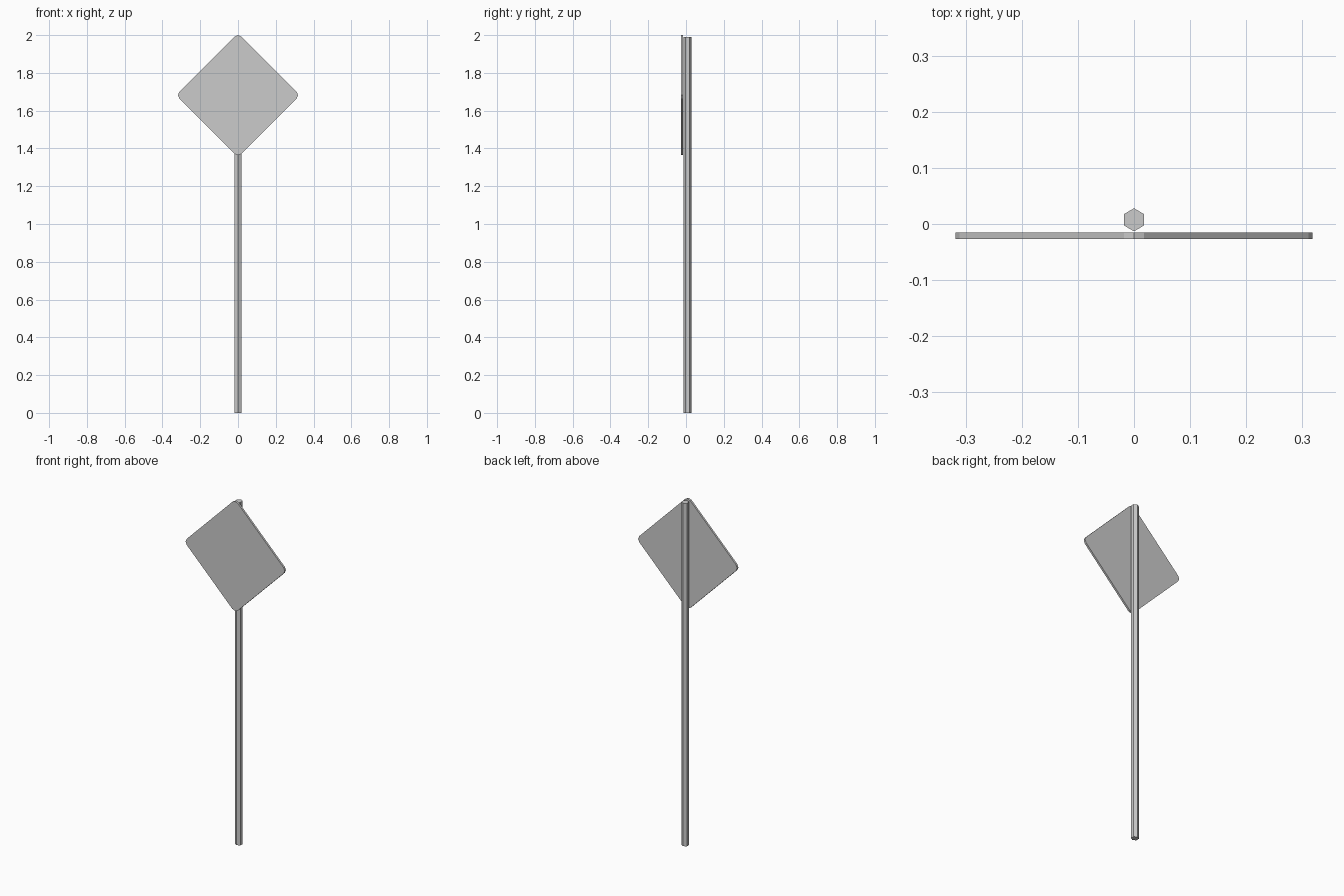
import bpy, bmesh
from math import pi, sin, cos

if "Cube" in bpy.data.objects:
    bpy.data.objects.remove(bpy.data.objects["Cube"])


def prism(name, outline, to_3d, a, b):
    """Extrude a 2D outline between depths a and b."""
    bm = bmesh.new()
    near = [bm.verts.new(to_3d(u, v, a)) for u, v in outline]
    far = [bm.verts.new(to_3d(u, v, b)) for u, v in outline]
    n = len(outline)
    bm.faces.new(near)
    bm.faces.new(far)
    for i in range(n):
        j = (i + 1) % n
        bm.faces.new((near[i], near[j], far[j], far[i]))
    bmesh.ops.recalc_face_normals(bm, faces=bm.faces)
    mesh = bpy.data.meshes.new(name)
    bm.to_mesh(mesh)
    bm.free()
    obj = bpy.data.objects.new(name, mesh)
    bpy.context.collection.objects.link(obj)
    return obj


# Hexagonal post, corners pointing to front and back
hexagon = [(0.0205 * sin(i * pi / 3), 0.0075 + 0.0205 * cos(i * pi / 3)) for i in range(6)]
prism("post", hexagon, lambda u, v, d: (u, v, d), 0.0, 1.99)

# Diamond sign plate with small rounded corners
REACH, RADIUS, STEPS = 0.318, 0.025, 2
diamond = []
for corner in range(4):
    mid = corner * pi / 2
    for s in range(STEPS + 1):
        ang = mid - pi / 4 + s * pi / 2 / STEPS
        diamond.append(((REACH - RADIUS) * cos(mid) + RADIUS * cos(ang),
                        (REACH - RADIUS) * sin(mid) + RADIUS * sin(ang)))
prism("sign_plate", diamond, lambda u, v, d: (u, d, 1.682 + v), -0.0265, -0.015)
